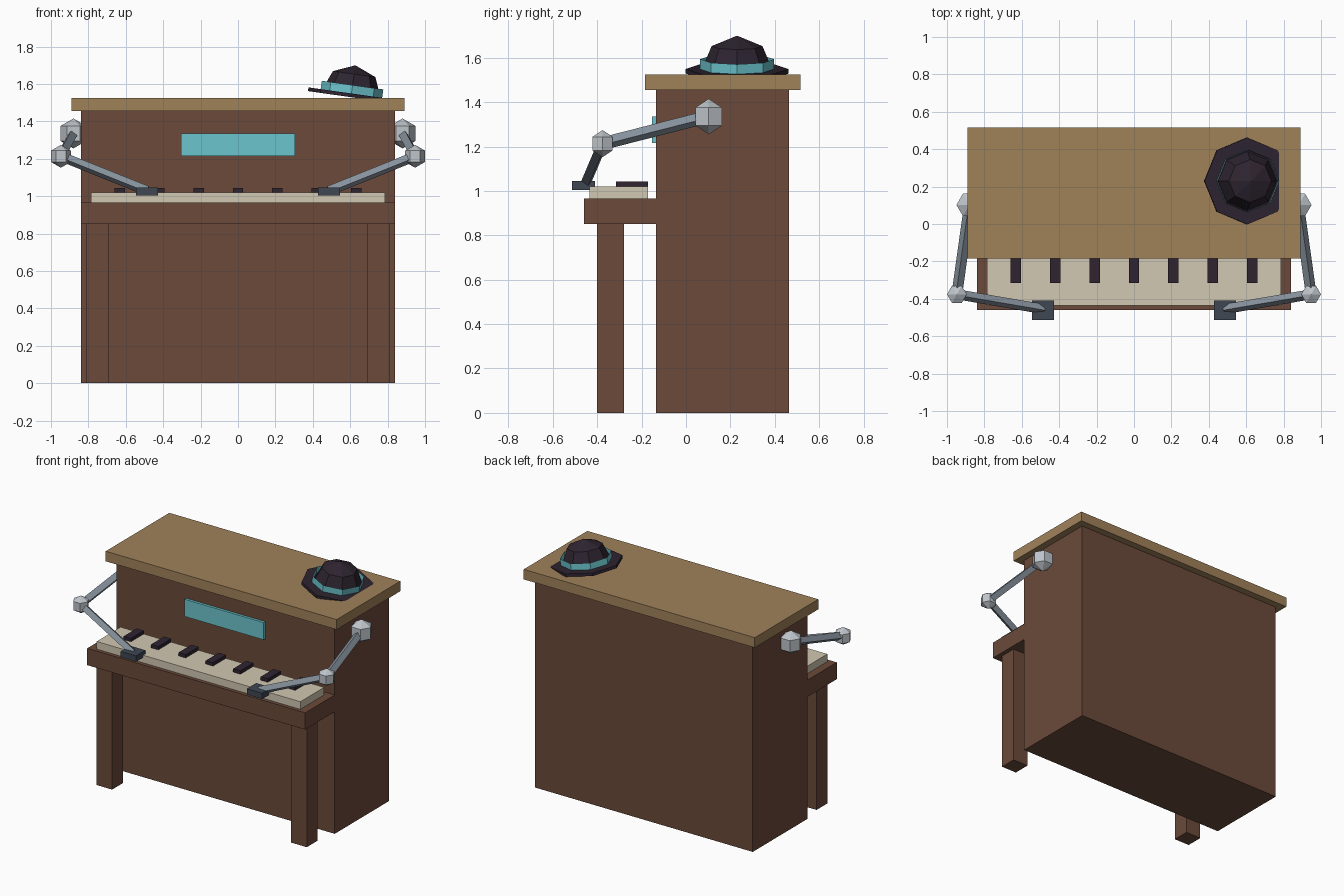
import bpy, bmesh, math
from mathutils import Vector, Matrix

cube = bpy.data.objects.get("Cube")
if cube:
    bpy.data.objects.remove(cube, do_unlink=True)


def material(name, srgb):
    """Flat colour from a display hex string."""
    chans = [int(srgb[i:i + 2], 16) / 255 for i in (0, 2, 4)]
    col = [((c + 0.055) / 1.055) ** 2.4 if c > 0.04 else c / 12.92 for c in chans] + [1]
    mat = bpy.data.materials.new(name)
    mat.use_nodes = True
    mat.diffuse_color = col
    bsdf = next(n for n in mat.node_tree.nodes if n.type == 'BSDF_PRINCIPLED')
    bsdf.inputs["Base Color"].default_value = col
    return mat


WOOD = material("brown wood", "6B4A3A")
TAN = material("tan wood", "A0825A")
IVORY = material("ivory", "D2C8B2")
DARK = material("dark plum", "2E2430")
TEAL = material("teal", "6CC5CE")
STEEL = material("steel", "87929D")
SILVER = material("silver", "BFC5CB")
SLATE = material("slate", "3E4753")


def add(name, bm, mat, matrix=Matrix()):
    bmesh.ops.recalc_face_normals(bm, faces=bm.faces)
    mesh = bpy.data.meshes.new(name)
    bm.to_mesh(mesh)
    bm.free()
    mesh.materials.append(mat)
    obj = bpy.data.objects.new(name, mesh)
    obj.matrix_world = matrix
    bpy.context.collection.objects.link(obj)
    return obj


def box(name, mat, x, y, z):
    """Box between (min, max) pairs on each axis."""
    bm = bmesh.new()
    bmesh.ops.create_cube(bm, size=1)
    for v in bm.verts:
        v.co = [r[0] if c < 0 else r[1] for c, r in zip(v.co, (x, y, z))]
    return add(name, bm, mat)


def lathe(name, mat, profile, sides, matrix=Matrix()):
    """Turned shape from (radius, height) points; zero radius makes a tip."""
    bm = bmesh.new()
    rings = []
    for r, h in profile:
        count = sides if r else 1
        rings.append([bm.verts.new((r * math.cos(math.tau * i / sides),
                                    r * math.sin(math.tau * i / sides), h))
                      for i in range(count)])
    for a, b in zip(rings, rings[1:]):
        for i in range(sides):
            j = (i + 1) % sides
            corners = [a[i % len(a)], a[j % len(a)], b[j % len(b)], b[i % len(b)]]
            bm.faces.new(list(dict.fromkeys(corners)))
    return add(name, bm, mat, matrix)


def joint(name, centre, r):
    w = r * math.cos(math.pi / 6)
    lathe(name, SILVER, [(0, -r), (w, -r / 2), (w, r / 2), (0, r)], 6,
          Matrix.Translation(centre))


def rod(name, start, end, r):
    d = end - start
    turn = Vector((0, 0, 1)).rotation_difference(d).to_matrix().to_4x4()
    lathe(name, STEEL, [(0, 0), (r, 0), (r, d.length), (0, d.length)], 4,
          Matrix.Translation(start) @ turn)


# Cabinet
box("cabinet", WOOD, (-0.84, 0.84), (-0.135, 0.465), (0, 1.455))
box("lid", TAN, (-0.89, 0.89), (-0.185, 0.515), (1.455, 1.525))
box("key_shelf", WOOD, (-0.84, 0.84), (-0.46, -0.135), (0.85, 0.967))
box("front_panel", TEAL, (-0.305, 0.305), (-0.153, -0.13), (1.215, 1.335))

# Keyboard
box("white_keys", IVORY, (-0.785, 0.785), (-0.435, -0.172), (0.967, 1.02))
for i in range(7):
    x = (i - 3) * 0.211
    box(f"black_key_{i + 1}", DARK, (x - 0.028, x + 0.028), (-0.315, -0.172), (1.015, 1.043))

# Legs and jointed arms, one per side
for side, s in (("left", 1), ("right", -1)):
    box(f"{side}_leg", WOOD, sorted((s * 0.69, s * 0.81)), (-0.4, -0.28), (0, 0.85))
    shoulder = Vector((s * 0.88, 0.102, 1.335))
    elbow = Vector((s * 0.947, -0.376, 1.213))
    wrist = Vector((s * 0.485, -0.455, 1.028))
    joint(f"{side}_shoulder", shoulder, 0.08)
    joint(f"{side}_elbow", elbow, 0.061)
    rod(f"{side}_upper_arm", shoulder, elbow, 0.029)
    rod(f"{side}_forearm", elbow, wrist, 0.027)
    box(f"{side}_hand", SLATE, sorted((s * 0.427, s * 0.545)), (-0.513, -0.41), (1.004, 1.045))

# Tilted hat resting on the lid
tilt = Matrix.Translation((0.605, 0.23, 1.539)) @ Matrix.Rotation(0.14, 4, 'Y')
lathe("hat_brim", DARK, [(0, -0.01), (0.232, -0.01), (0.232, 0.01), (0, 0.01)], 8, tilt)
lathe("hat_band", TEAL, [(0.166, 0.005), (0.166, 0.055)], 8, tilt)
dome = [(0.162 * math.cos(a), 0.162 * math.sin(a)) for a in (0, math.pi / 4)]
lathe("hat_crown", DARK, dome + [(0, 0.162)], 8, tilt)
